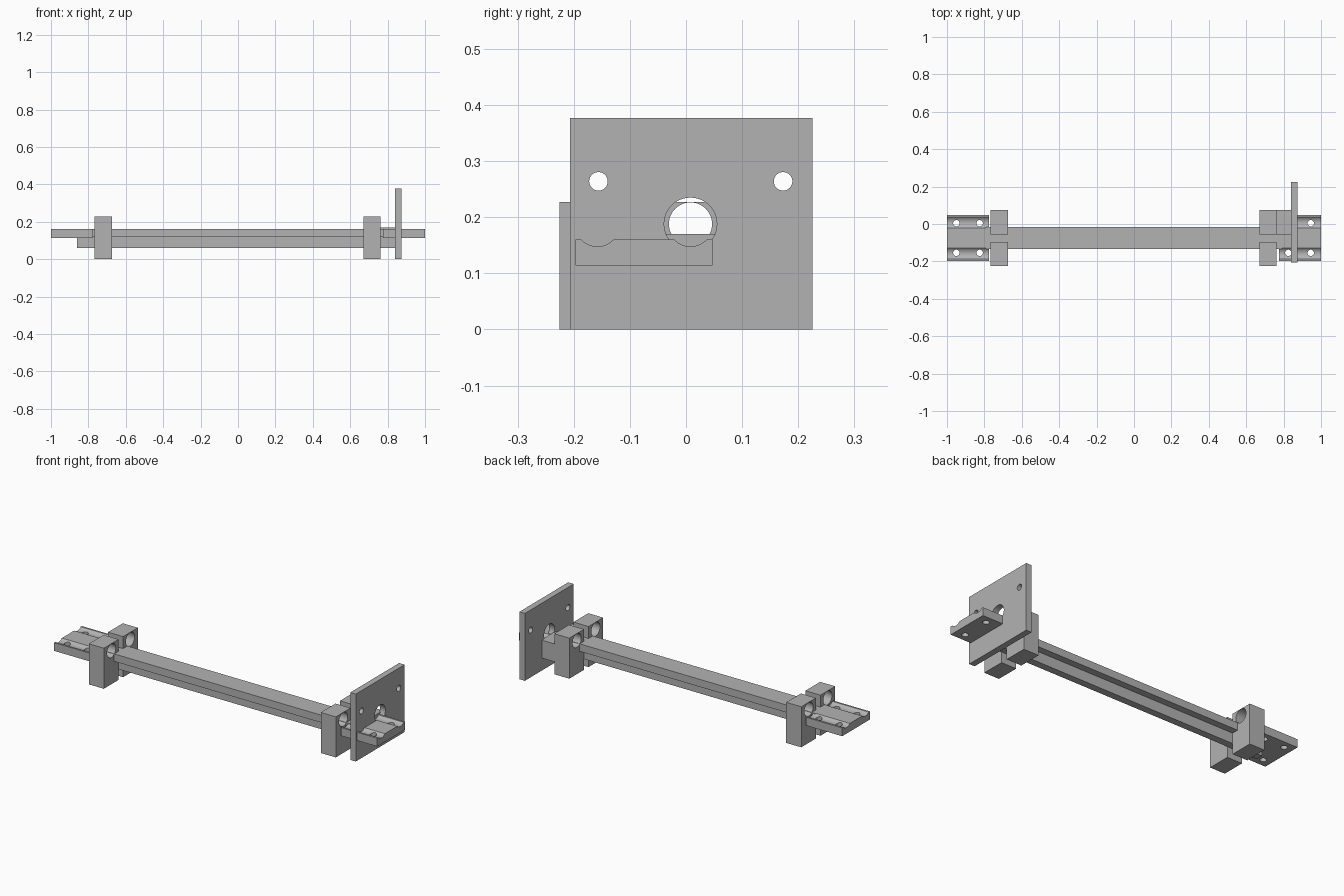
import bpy, bmesh, math
from mathutils import Matrix, Vector

cube = bpy.data.objects.get("Cube")
if cube:
    bpy.data.objects.remove(cube, do_unlink=True)

grey = bpy.data.materials.new("plain grey")
grey.use_nodes = True
colour = (0.45, 0.45, 0.45, 1)
grey.diffuse_color = colour
grey.node_tree.nodes["Principled BSDF"].inputs["Base Color"].default_value = colour

MID = -0.075      # y of the rail's centre plane
ROD = 0.083       # sideways offset of each rod axis from that plane
ROD_Z = 0.188     # height of the rod axes
ROD_R = 0.0385
SIDES = (-1, 1)


def finish(name, bm):
    bmesh.ops.recalc_face_normals(bm, faces=bm.faces)
    mesh = bpy.data.meshes.new(name)
    bm.to_mesh(mesh)
    bm.free()
    mesh.materials.append(grey)
    obj = bpy.data.objects.new(name, mesh)
    bpy.context.collection.objects.link(obj)
    return obj


def extrude_x(name, profile, x0, x1):
    """Solid with a (y, z) profile, running along x."""
    bm = bmesh.new()
    face = bm.faces.new([bm.verts.new((x0, y, z)) for y, z in profile])
    new = bmesh.ops.extrude_face_region(bm, geom=[face])["geom"]
    bmesh.ops.translate(bm, vec=(x1 - x0, 0, 0),
                        verts=[v for v in new if isinstance(v, bmesh.types.BMVert)])
    return finish(name, bm)


def box(name, x0, x1, y0, y1, z0, z1):
    return extrude_x(name, [(y0, z0), (y1, z0), (y1, z1), (y0, z1)], x0, x1)


def drill(obj, holes, axis):
    """Cut round holes, each (centre, radius), straight through along an axis."""
    bm = bmesh.new()
    turn = Matrix.Rotation(math.pi / 2, 4, "Y") if axis == "X" else Matrix()
    for centre, radius in holes:
        bmesh.ops.create_cone(bm, cap_ends=True, segments=48, radius1=radius, radius2=radius,
                              depth=0.3, matrix=Matrix.Translation(Vector(centre)) @ turn)
    cutter = finish("hole_cutter", bm)
    cutter.hide_render = True
    mod = obj.modifiers.new("holes", "BOOLEAN")
    mod.operation = "DIFFERENCE"
    mod.solver = "EXACT"
    mod.object = cutter
    graph = bpy.context.evaluated_depsgraph_get()
    mesh = bpy.data.meshes.new_from_object(obj.evaluated_get(graph))
    obj.modifiers.clear()
    obj.data = mesh
    bpy.data.objects.remove(cutter, do_unlink=True)
    smooth(obj)


def smooth(obj):
    bpy.ops.object.select_all(action="DESELECT")
    obj.select_set(True)
    bpy.context.view_layer.objects.active = obj
    bpy.ops.object.shade_smooth_by_angle(angle=math.radians(30))


# T-shaped rail: wide flange on a narrow web
box("rail_flange", -0.79, 0.79, MID - 0.058, MID + 0.058, 0.118, 0.16)
box("rail_web", -0.86, 0.845, MID - 0.02, MID + 0.02, 0.06, 0.12)

# End trays with a shallow rod groove along each side
tray_top = 0.16
half = math.acos((ROD_Z - tray_top) / 0.04)
profile = [(MID - 0.122, 0.114), (MID + 0.122, 0.114), (MID + 0.122, tray_top)]
for side in (1, -1):
    for i in range(13):
        a = half * (1 - i / 6)
        profile.append((MID + side * ROD + 0.04 * math.sin(a), ROD_Z - 0.04 * math.cos(a)))
profile.append((MID - 0.122, tray_top))

for name, x0, x1, hole_xs in (("right_end_tray", -1, -0.775, (-0.95, -0.825)),
                              ("left_end_tray", 0.775, 1, (0.945, 0.825))):
    tray = extrude_x(name, profile, x0, x1)
    drill(tray, [((x, MID + s * 0.079, 0.13), 0.017) for x in hole_xs for s in SIDES], "Z")

# Pairs of rod clamp posts either side of the web
for end, x0 in (("right", -0.766), ("left", 0.67)):
    for s, place in zip(SIDES, ("front", "back")):
        y0, y1 = sorted((MID + s * 0.02, MID + s * 0.15))
        post = box(f"{end}_{place}_clamp_post", x0, x0 + 0.093, y0, y1, 0, 0.227)
        drill(post, [((x0 + 0.045, MID + s * ROD, ROD_Z), ROD_R)], "X")

# Arm joining the left back post to the mounting plate
box("plate_arm", 0.755, 0.845, MID + 0.02, MID + 0.15, 0.07, 0.17)

# Upright mounting plate with a rod opening and two screw holes
plate = box("mounting_plate", 0.84, 0.874, -0.207, 0.225, 0, 0.377)
drill(plate, [((0.857, 0.008, ROD_Z), 0.047),
              ((0.857, -0.156, 0.264), 0.0165),
              ((0.857, 0.173, 0.264), 0.0165)], "X")
